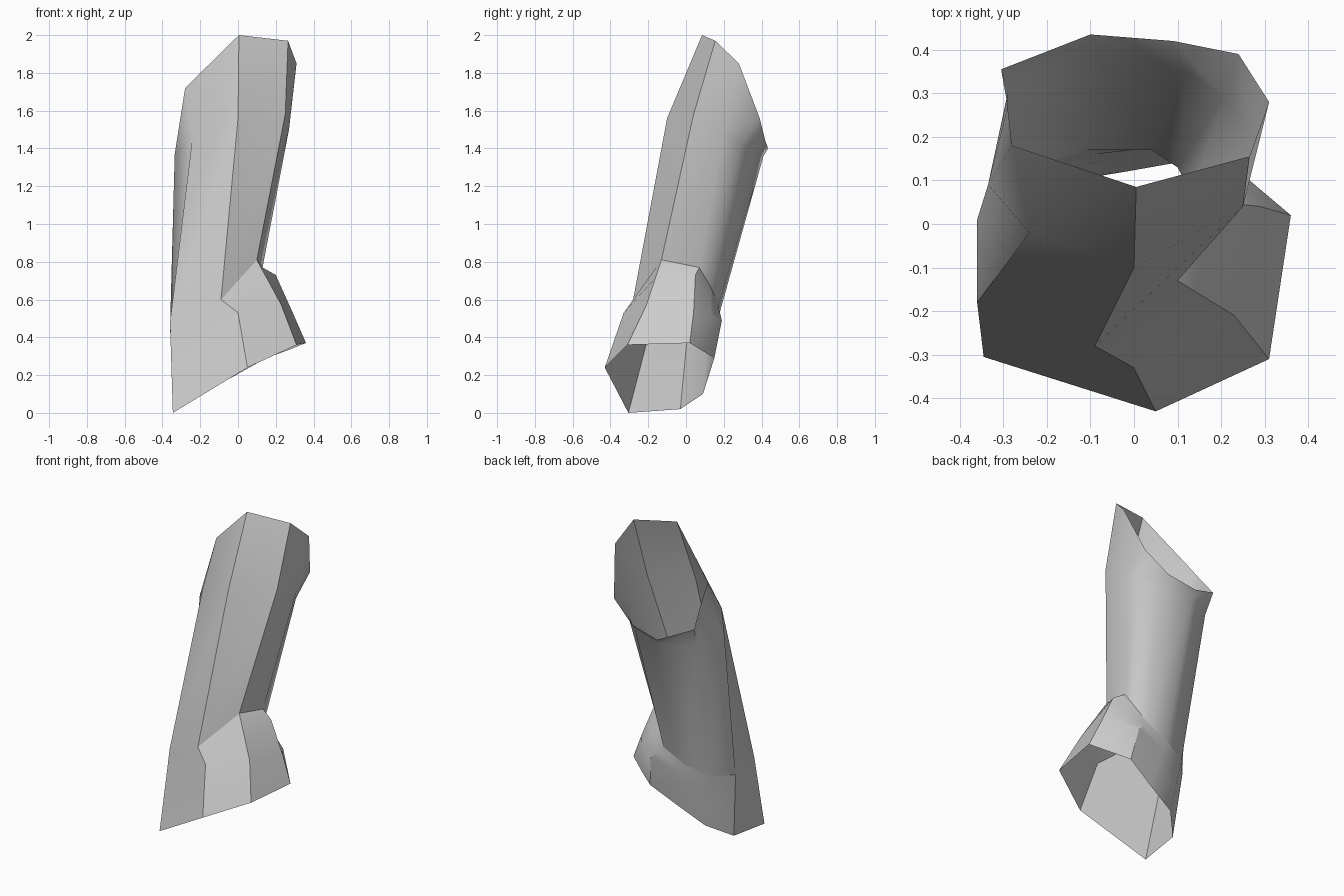
import bpy
import bmesh
import math
from mathutils import Vector

default_cube = bpy.data.objects.get("Cube")
if default_cube:
    bpy.data.objects.remove(default_cube, do_unlink=True)

# Plain grey cloth
grey = bpy.data.materials.new("plain grey")
grey.use_nodes = True
grey.diffuse_color = (0.6, 0.6, 0.6, 1)
shader = next(n for n in grey.node_tree.nodes if n.type == "BSDF_PRINCIPLED")
shader.inputs["Base Color"].default_value = grey.diffuse_color
shader.inputs["Roughness"].default_value = 0.8


def ring(*points):
    return [Vector(p) for p in points]


def blend(upper, lower, amount, **fixed):
    """Ring between two others, with some named columns moved by hand."""
    result = [a.lerp(b, amount) for a, b in zip(upper, lower)]
    for name, point in fixed.items():
        result[COLUMNS.index(name)] = Vector(point)
    return result


def loft(name, rings, sharp_angle):
    """Open tube skinned through matching rings from top to bottom."""
    bm = bmesh.new()
    loops = [[bm.verts.new(p) for p in points] for points in rings]
    for upper, lower in zip(loops, loops[1:]):
        for i in range(len(upper)):
            j = (i + 1) % len(upper)
            bm.faces.new((upper[i], upper[j], lower[j], lower[i]))
    mesh = bpy.data.meshes.new(name)
    bm.to_mesh(mesh)
    bm.free()
    mesh.materials.append(grey)
    obj = bpy.data.objects.new(name, mesh)
    bpy.context.collection.objects.link(obj)
    bpy.ops.object.select_all(action="DESELECT")
    obj.select_set(True)
    bpy.context.view_layer.objects.active = obj
    bpy.ops.object.shade_smooth_by_angle(angle=math.radians(sharp_angle))
    return obj


# Columns run around the tube, clockwise from above
COLUMNS = ["back_right", "back", "back_left", "left_rear", "left",
           "left_front", "front", "right_front", "right"]

# Slanted open top of the sleeve
top_rim = ring((-.305, .355, 1.49), (-.1, .435, 1.4), (.09, .42, 1.44),
               (.24, .39, 1.56), (.31, .28, 1.85), (.265, .155, 1.97),
               (.005, .085, 2), (-.28, .18, 1.72), (-.29, .27, 1.6))

# Bend just under the rim
shoulder = ring((-.29, .3, 1.36), (-.1, .41, 1.36), (.12, .35, 1.38),
                (.21, .29, 1.42), (.27, .2, 1.5), (.25, .04, 1.58),
                (0, -.1, 1.56), (-.24, -.02, 1.47), (-.335, .09, 1.37))

# Slanted seam between sleeve and cuff
seam = ring((-.26, .12, .44), (-.11, .17, .5), (.04, .17, .57),
            (.1, .13, .67), (.13, .07, .77), (.1, -.13, .81),
            (-.09, -.28, .6), (-.36, -.18, .48), (-.36, .01, .44))

# Open bottom of the cuff, turned to the left
hem = ring((-.2, .09, .1), (-.02, .12, .195), (.15, .15, .29),
           (.26, .085, .33), (.36, .02, .37), (.31, -.31, .36),
           (.05, -.43, .24), (-.345, -.305, 0), (-.32, -.03, .02))

# Flare of the cuff
flare = blend(seam, hem, .5, back_left=(.12, .19, .49),
              left_rear=(.23, .13, .52), left=(.29, .04, .53),
              left_front=(.23, -.21, .57), front=(0, -.33, .53))
bulge = blend(seam, flare, .4, left=(.2, .05, .73))

loft("sleeve", [top_rim, shoulder, seam], 50)
loft("cuff", [seam, bulge, flare, hem], 35)
